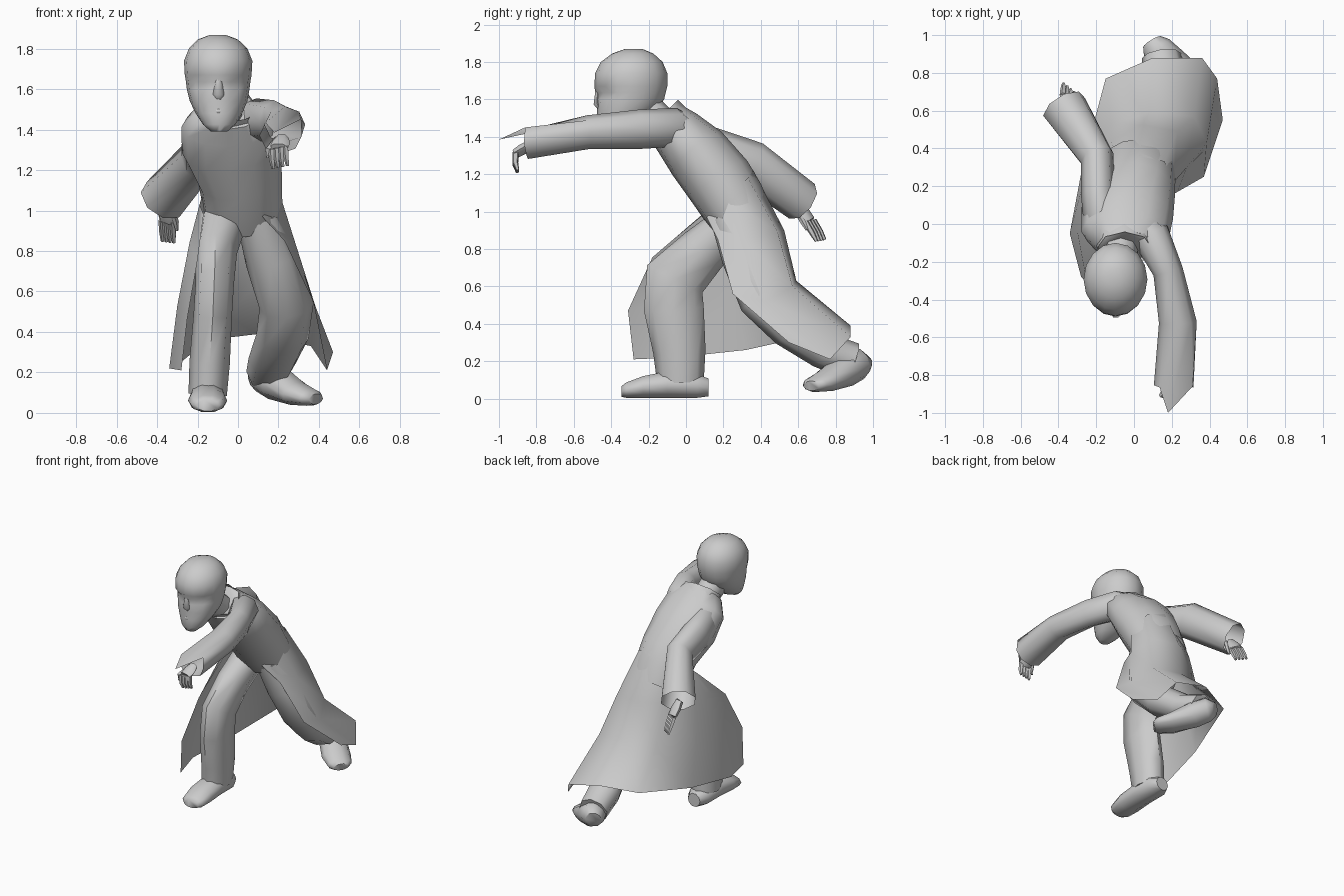
import bpy, math
from mathutils import Vector as V


def mesh(name, verts, faces, angle=60):
    me = bpy.data.meshes.new(name)
    me.from_pydata([tuple(v) for v in verts], [], faces)
    ob = bpy.data.objects.new(name, me)
    bpy.context.collection.objects.link(ob)
    bpy.ops.object.select_all(action='DESELECT')
    ob.select_set(True)
    bpy.context.view_layer.objects.active = ob
    bpy.ops.object.shade_smooth_by_angle(angle=math.radians(angle))
    return ob


def tube(name, rings, n=8, side=(1, 0, 0), axis=None, caps=(True, True)):
    """Loft of elliptical rings: (centre, half width along side, half width across)."""
    c = [V(r[0]) for r in rings]
    verts, faces = [], []
    for i, (_, ra, rb) in enumerate(rings):
        t = V(axis) if axis else c[min(i + 1, len(c) - 1)] - c[max(i - 1, 0)]
        t.normalize()
        a = V(side)
        a = (a - t * a.dot(t)).normalized()
        b = t.cross(a)
        for k in range(n):
            w = 2 * math.pi * k / n
            verts.append(c[i] + a * ra * math.cos(w) + b * rb * math.sin(w))
    for i in range(len(c) - 1):
        for k in range(n):
            j = (k + 1) % n
            faces.append((i * n + k, i * n + j, i * n + n + j, i * n + n + k))
    if caps[0]:
        faces.append(tuple(reversed(range(n))))
    if caps[1]:
        faces.append(tuple(range(len(c) * n - n, len(c) * n)))
    return mesh(name, verts, faces)


# Head with eye sockets
head = tube("head", [
    ((-.093, -.425, 1.39), .04, .03), ((-.093, -.395, 1.425), .08, .08),
    ((-.094, -.35, 1.48), .115, .125), ((-.096, -.315, 1.54), .142, .16),
    ((-.098, -.30, 1.60), .155, .183), ((-.098, -.297, 1.635), .159, .188),
    ((-.098, -.295, 1.67), .165, .195), ((-.098, -.293, 1.74), .169, .193),
    ((-.098, -.29, 1.80), .145, .165), ((-.1, -.285, 1.845), .1, .11),
    ((-.1, -.28, 1.868), .04, .05)], n=16, axis=(0, 0, 1))
for v in head.data.vertices:
    if 1.59 < v.co.z < 1.64 and v.co.y < -.4 and .03 < abs(v.co.x + .098) < .13:
        v.co.y += .03 if v.co.z > 1.61 else .012
tube("nose", [((-.096, -.474, 1.65), .014, .012), ((-.096, -.475, 1.575), .028, .022),
              ((-.096, -.458, 1.545), .015, .01)], n=6)
tube("mouth", [((-.135, -.445, 1.49), .008, .008), ((-.096, -.47, 1.492), .014, .012),
               ((-.057, -.445, 1.49), .008, .008)], n=6, side=(0, 0, 1))
tube("neck", [((-.06, -.08, 1.42), .09, .09), ((-.09, -.25, 1.57), .09, .1)])

# Leaning, twisted torso and raised collar
tube("coat_torso", [
    ((.03, .31, .95), .195, .16), ((.02, .25, 1.05), .2, .18),
    ((.01, .18, 1.16), .21, .185), ((-.035, .06, 1.31), .245, .175),
    ((-.045, -.045, 1.42), .235, .145), ((-.045, -.12, 1.49), .16, .12)],
    n=12, side=(1, -.25, .25))
tube("collar", [((-.05, -.06, 1.44), .16, .125), ((-.05, -.13, 1.515), .145, .12)],
     n=8, side=(1, -.2, .2), caps=(False, False))

# Coat skirt: waist, hip, knee and hem rows, from one front edge round the back to the other
rows = [
    [(.12, .11, .97), (.21, .22, 1.07), (.16, .33, 1.18), (.03, .36, 1.22),
     (-.1, .33, 1.18), (-.175, .2, 1.08), (-.19, .14, 1.03), (-.17, .09, .98)],
    [(.23, .17, .85), (.28, .3, .85), (.23, .49, .89), (.04, .525, .9),
     (-.12, .44, .9), (-.22, .2, .86), (-.24, .03, .84), (-.2, -.18, .755)],
    [(.37, .25, .56), (.385, .43, .52), (.32, .57, .6), (.08, .59, .63),
     (-.12, .53, .6), (-.26, .25, .55), (-.3, -.04, .53), (-.25, -.31, .47)],
    [(.47, .55, .30), (.44, .77, .21), (.36, .88, .33), (.1, .88, .39),
     (-.15, .77, .36), (-.27, .32, .26), (-.34, -.05, .22), (-.28, -.28, .21)]]
w = len(rows[0])
mesh("coat_skirt", sum(rows, []),
     [(r * w + k, r * w + k + 1, r * w + w + k + 1, r * w + w + k)
      for r in range(3) for k in range(w - 1)], 70)

# Sleeves, open at the cuffs
fwd = tube("forward_sleeve", [
    ((.01, .05, 1.41), .05, .07), ((.09, -.06, 1.45), .1, .105),
    ((.18, -.25, 1.44), .08, .105), ((.232, -.52, 1.425), .1, .09),
    ((.21, -.86, 1.37), .105, .09)], caps=(True, False))
fwd.data.vertices[4 * 8 + 2].co = (.18, -1, 1.385)
fwd.data.vertices[4 * 8 + 1].co = (.31, -.86, 1.45)
tube("rear_sleeve", [
    ((-.12, -.07, 1.39), .06, .08), ((-.17, .02, 1.375), .1, .115),
    ((-.19, .15, 1.32), .09, .125), ((-.195, .35, 1.255), .09, .125),
    ((-.37, .62, 1.055), .125, .115)], caps=(True, False))


def hand(name, wrist, knuckle, tip, across):
    """Palm, four fingers and a thumb."""
    wr, kn, tp, ac = V(wrist), V(knuckle), V(tip), V(across).normalized()
    tube(name + "_palm", [(wr, .03, .025), (wr.lerp(kn, .5), .05, .03), (kn, .05, .025)],
         n=6, side=ac)
    for i in range(4):
        o = ac * (i - 1.5) * .024
        bend = kn.lerp(tp, .5) + (kn - wr) * .1
        tube(f"{name}_finger_{i + 1}", [(kn + o, .015, .018), (bend + o, .014, .016),
             (tp + o, .009, .009)], n=5, side=ac)
    tube(name + "_thumb", [(wr + ac * .03, .016, .016), (kn + ac * .055, .015, .015),
         (kn.lerp(tp, .4) + ac * .06, .008, .008)], n=5, side=(.1, .2, 1))


hand("forward_hand", (.22, -.83, 1.36), (.2, -.91, 1.31), (.21, -.9, 1.215), (-1, 0, -.2))
hand("rear_hand", (-.36, .59, 1.04), (-.35, .66, .95), (-.345, .72, .845), (.75, -.6, -.1))

# Trouser legs
tube("front_leg", [
    ((-.08, .24, .93), .12, .11), ((-.11, .09, .79), .105, .135),
    ((-.115, -.06, .64), .095, .165), ((-.125, -.065, .48), .095, .16),
    ((-.14, -.035, .25), .1, .14), ((-.15, -.03, .09), .095, .125)])
tube("rear_leg", [
    ((.1, .25, .97), .11, .12), ((.165, .32, .76), .13, .13),
    ((.24, .40, .53), .135, .12), ((.22, .55, .38), .13, .11),
    ((.17, .73, .26), .12, .1), ((.145, .89, .2), .105, .1)])

# Shoes
tube("front_shoe", [
    ((-.15, .12, .06), .05, .05), ((-.15, .06, .067), .085, .066),
    ((-.15, -.1, .075), .09, .075), ((-.15, -.23, .062), .097, .061),
    ((-.15, -.32, .045), .085, .043), ((-.15, -.345, .038), .06, .03)],
    n=10, axis=(0, -1, 0))
tube("rear_shoe", [
    ((.095, .965, .175), .055, .05), ((.12, .925, .185), .085, .085),
    ((.19, .85, .15), .095, .09), ((.29, .75, .095), .1, .06),
    ((.36, .69, .075), .085, .042), ((.385, .67, .068), .055, .027)],
    n=10, side=(.74, .67, .0))
